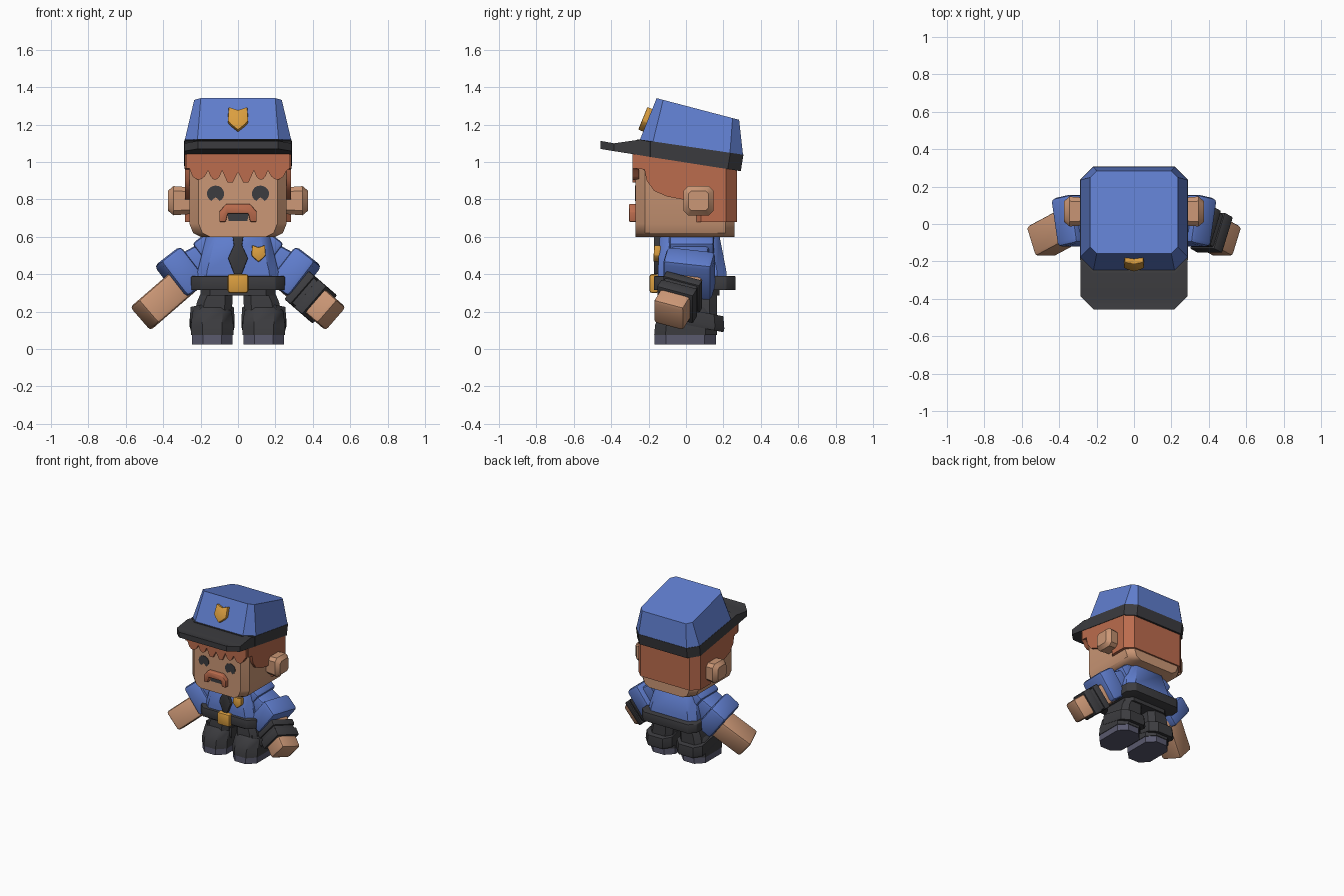
import bpy, bmesh, math
from mathutils import Vector, Matrix

if "Cube" in bpy.data.objects:
    bpy.data.objects.remove(bpy.data.objects["Cube"])


def material(name, rgb):
    m = bpy.data.materials.new(name)
    m.diffuse_color = (*rgb, 1)
    m.use_nodes = True
    m.node_tree.nodes["Principled BSDF"].inputs["Base Color"].default_value = m.diffuse_color
    return m


BLUE = material("uniform blue", (0.115, 0.205, 0.61))
SKIN = material("skin", (0.60, 0.31, 0.18))
HAIR = material("ginger hair", (0.50, 0.15, 0.075))
GOLD = material("gold", (0.70, 0.34, 0.05))
BLACK = material("dark grey cloth", (0.045, 0.045, 0.05))
SOLE = material("shoe sole", (0.10, 0.10, 0.155))


def make(name, bm, mat, bevel=0.0, segs=2):
    bmesh.ops.recalc_face_normals(bm, faces=bm.faces[:])
    if bevel:
        bmesh.ops.bevel(bm, geom=bm.edges[:], offset=bevel, segments=segs,
                        profile=0.5, affect='EDGES', clamp_overlap=True)
    me = bpy.data.meshes.new(name)
    bm.to_mesh(me)
    bm.free()
    me.materials.append(mat)
    ob = bpy.data.objects.new(name, me)
    bpy.context.collection.objects.link(ob)
    return ob


def loft(name, rings, mat, bevel=0.0):
    """Skin equal-length rings of points and cap both ends."""
    bm = bmesh.new()
    vs = [[bm.verts.new(p) for p in r] for r in rings]
    n = len(vs[0])
    for a, b in zip(vs, vs[1:]):
        for i in range(n):
            bm.faces.new((a[i], a[(i + 1) % n], b[(i + 1) % n], b[i]))
    bm.faces.new(vs[0][::-1])
    bm.faces.new(vs[-1])
    return make(name, bm, mat, bevel)


def ring(hx, y0, y1, c, z, slope=0.0, cx=0.0):
    """Chamfered rectangle; z may fall along y by slope."""
    pts = [(-hx + c, y0), (hx - c, y0), (hx, y0 + c), (hx, y1 - c),
           (hx - c, y1), (-hx + c, y1), (-hx, y1 - c), (-hx, y0 + c)]
    return [(x + cx, y, z + slope * y) for x, y in pts]


def plate(name, pts, y0, y1, mat, bevel=0.0):
    """Front-facing outline (x, z) given thickness in y."""
    return loft(name, [[(x, y, z) for x, z in pts] for y in (y0, y1)], mat, bevel)


def block(name, p0, p1, w, d, mat, bevel=0.02):
    """Box running from p0 to p1, w wide, d deep."""
    p0, p1 = Vector(p0), Vector(p1)
    z = (p1 - p0).normalized()
    y = Vector((0, 1, 0))
    y = (y - z * y.dot(z)).normalized()
    x = y.cross(z)
    rot = Matrix((x, y, z)).transposed().to_4x4()
    bm = bmesh.new()
    bmesh.ops.create_cube(bm, size=1)
    bmesh.ops.scale(bm, vec=(w, d, (p1 - p0).length), verts=bm.verts[:])
    bmesh.ops.transform(bm, matrix=Matrix.Translation((p0 + p1) / 2) @ rot, verts=bm.verts[:])
    return make(name, bm, mat, bevel)


def shield(name, loc, w, h, tilt, depth):
    half = [(0, 0.72), (0.9, 1), (1, -0.2), (0.7, -0.5), (0, -1)]
    pts = half + [(-x, z) for x, z in half[3:0:-1]]
    ob = plate(name, [(x * w, z * h) for x, z in pts], -depth / 2, depth / 2, GOLD, 0.005)
    ob.location = loc
    ob.rotation_euler.x = tilt


# Head
loft("head", [ring(.20, -.27, .26, .05, .60), ring(.24, -.27, .26, .05, .62),
              ring(.26, -.27, .26, .05, .67), ring(.26, -.27, .26, .05, 1.02)], SKIN)

# Hair: back block, sides and scalloped fringe
loft("hair_back", [ring(.283, .02, .273, .06, z) for z in (.68, 1.0)], HAIR)
side = [(-.27, 1.04), (-.27, .965), (-.222, .96), (-.21, .90), (-.17, .845),
        (-.10, .815), (-.02, .80), (.10, .80), (.20, .85), (.20, 1.0)]
loft("hair_sides", [[(x, y, z) for y, z in side] for x in (-.283, .283)], HAIR)
fringe = [(.275, 1.05), (-.275, 1.05), (-.275, .965)]
edges = [-.26, -.16, -.085, .085, .16, .26]
for a, b in zip(edges, edges[1:]):
    drop = .05 if b - a < .15 else .055
    if a == edges[0]:
        fringe.append((a, .965))
    for i in range(1, 7):
        t = i / 6
        fringe.append((a + (b - a) * t, .955 - drop * math.sin(math.pi * t) ** .7
                       if 0 < t < 1 else .955))
    if b == .085:      # split the wide middle lock into two
        for k, (x, z) in enumerate(fringe):
            if -.085 < x < .085 and z < 1:
                fringe[k] = (x, .955 - .07 * abs(math.sin(math.pi * (x + .085) / .085)) ** .6 - .0
                             if abs(x) > .01 else .945)
fringe.append((.275, .965))
plate("hair_fringe", fringe, -.287, -.25, HAIR)

# Cap: band, brim, crown, badge
loft("cap_band", [ring(.287, -.26, .293, .07, .997, -.157),
                  ring(.289, -.26, .307, .07, 1.084, -.147)], BLACK)
loft("cap_brim", [[(-hx, y, zb), (hx, y, zb), (hx, y, zt), (-hx, y, zt)] for y, hx, zb, zt in
                  ((-.15, .285, 1.02, 1.10), (-.245, .287, 1.036, 1.12),
                   (-.385, .287, 1.058, 1.10), (-.458, .215, 1.07, 1.113))], BLACK)
loft("cap_crown", [ring(.287, -.247, .305, .07, 1.082, -.147),
                   ring(.234, -.157, .284, .035, 1.30, -.2626)], BLUE)
shield("cap_badge", (0, -.21, 1.225), .055, .067, math.radians(-22), .045)

# Face: eyes, moustache, mouth
for s, label in ((-1, "left"), (1, "right")):
    eye = []
    for i in range(17):
        a = math.radians(-60 + 300 * i / 16)
        eye.append((s * .12 + .046 * math.cos(a), .83 + .044 * math.sin(a)))
    eye.append((s * .12, .812))
    plate("eye_" + label, eye, -.274, -.265, BLACK)
plate("moustache", [(-.065, .775), (.065, .775), (.10, .735), (.10, .68), (.065, .68),
                    (.055, .725), (-.055, .725), (-.065, .68), (-.10, .68), (-.10, .735)],
      -.305, -.26, HAIR, .006)
plate("mouth", [(-.06, .735), (.06, .735), (.05, .685), (-.05, .685)], -.275, -.266, BLACK)

# Torso, belt, tie, chest badge
loft("shirt", [ring(.225, -.15, .22, .05, .34), ring(.215, -.15, .215, .05, .42),
               ring(.17, -.14, .18, .05, .60), ring(.15, -.12, .16, .05, .63)], BLUE)
loft("belt", [ring(.25, -.172, .265, .05, z) for z in (.315, .39)], BLACK, .006)
block("belt_buckle", (0, -.17, .30), (0, -.17, .40), .11, .05, GOLD, .012)
plate("tie", [(-.03, .61), (.03, .61), (.022, .555), (.053, .485), (.02, .40),
              (-.02, .40), (-.053, .485), (-.022, .555)], -.172, -.12, BLACK, .004)
shield("chest_badge", (.11, -.155, .51), .038, .045, math.radians(-4), .035)
loft("hips", [ring(.20, -.12, .18, .05, z) for z in (.285, .34)], BLACK)

for s, label in ((-1, "left"), (1, "right")):
    # Ear
    ear = ring(.078, -.08, .08, .025, 0)
    loft("ear_" + label, [[(s * x, .067 + py * k, .793 + px * k) for px, py, _ in ear]
                          for x, k in ((.24, .9), (.345, 1), (.375, .68))], SKIN)

    # Arm: shoulder, sleeve, cuff, forearm
    def p(x, y, z):
        return (s * x, y, z)
    block("shoulder_" + label, p(.08, .03, .55), p(.18, .03, .475), .22, .24, BLUE, .02)
    block("sleeve_" + label, p(.10, .03, .52), p(.30, .015, .41), .18, .20, BLUE, .02)
    block("sleeve_cuff_" + label, p(.25, .03, .445), p(.36, .005, .36), .24, .265, BLUE, .025)
    h0, h1 = Vector(p(.27, .03, .38)), Vector(p(.503, -.095, .178))
    block("forearm_" + label, h0, h1, .165, .175, SKIN, .02)
    if s > 0:
        for name, a, b, w in (("wrist_band", .3, .72, .18), ("wrist_band_inner", .3, .45, .2),
                              ("wrist_band_outer", .52, .72, .2)):
            block(name, h0.lerp(h1, a), h0.lerp(h1, b), w, w + .01, BLACK, .01)

    # Leg: thigh, rolled cuff, shoe, sole
    cx = s * .138
    loft("trouser_leg_" + label, [ring(.10, -.11, .165, .04, .17, 0, s * .135),
                                  ring(.095, -.11, .165, .04, .25, 0, s * .125),
                                  ring(.08, -.10, .165, .04, .32, 0, s * .11)], BLACK)
    loft("trouser_cuff_" + label, [ring(.115, -.10, .20, .05, .13, -.2, cx),
                                   ring(.12, -.11, .205, .05, .15, -.2, cx),
                                   ring(.115, -.10, .20, .05, .215, -.2, cx)], BLACK)
    loft("shoe_" + label, [ring(.113, -.17, .165, .06, .075, 0, cx),
                           ring(.113, -.165, .165, .06, .13, 0, cx),
                           ring(.105, -.13, .15, .05, .20, 0, cx),
                           ring(.08, -.10, .13, .04, .235, 0, cx)], BLACK)
    loft("shoe_sole_" + label, [ring(.109, -.168, .16, .06, z, 0, cx) for z in (.025, .077)], SOLE)

# Smooth shading with sharp edges kept
for ob in bpy.context.scene.objects:
    ob.select_set(True)
    bpy.context.view_layer.objects.active = ob
bpy.ops.object.shade_smooth_by_angle(angle=math.radians(40))
